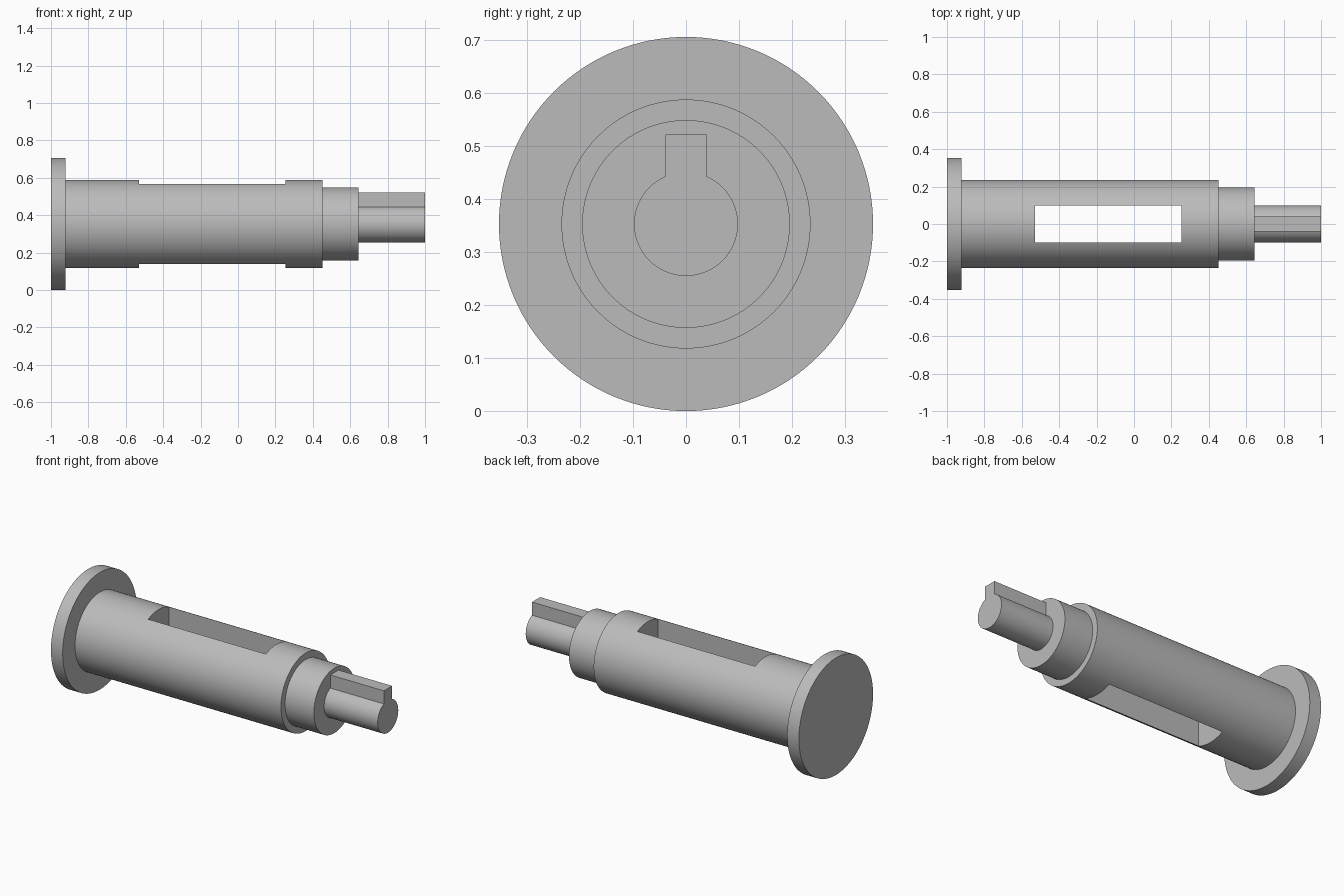
import bpy
import bmesh
from math import cos, sin, tau, radians

AXIS_Z = 0.353
SIDES = 128

if "Cube" in bpy.data.objects:
    bpy.data.objects.remove(bpy.data.objects["Cube"], do_unlink=True)

steel = bpy.data.materials.new("grey steel")
steel.use_nodes = True
GREY = (0.5, 0.5, 0.5, 1)
steel.diffuse_color = GREY
steel.node_tree.nodes["Principled BSDF"].inputs["Base Color"].default_value = GREY


def add_object(name, bm):
    bmesh.ops.recalc_face_normals(bm, faces=bm.faces)
    mesh = bpy.data.meshes.new(name)
    bm.to_mesh(mesh)
    bm.free()
    mesh.materials.append(steel)
    obj = bpy.data.objects.new(name, mesh)
    bpy.context.collection.objects.link(obj)
    return obj


def turned(name, profile):
    """Closed solid of revolution about the x axis from (x, radius) points."""
    bm = bmesh.new()
    angles = [tau * i / SIDES for i in range(SIDES)]
    rings = [[bm.verts.new((x, r * cos(a), AXIS_Z + r * sin(a))) for a in angles]
             for x, r in profile]
    for a, b in zip(rings, rings[1:]):
        for i in range(SIDES):
            j = (i + 1) % SIDES
            bm.faces.new((a[i], a[j], b[j], b[i]))
    bm.faces.new(rings[0])
    bm.faces.new(rings[-1])
    return add_object(name, bm)


def box(name, low, high):
    bm = bmesh.new()
    bmesh.ops.create_cube(bm, size=1)
    for v in bm.verts:
        v.co = [h if c > 0 else l for c, l, h in zip(v.co, low, high)]
    return add_object(name, bm)


def combine(target, tool, operation):
    mod = target.modifiers.new(tool.name, "BOOLEAN")
    mod.object, mod.operation, mod.solver = tool, operation, "EXACT"
    bpy.context.view_layer.objects.active = target
    bpy.ops.object.modifier_apply(modifier=mod.name)
    bpy.data.objects.remove(tool, do_unlink=True)


# Stepped shaft: flange, main barrel, collar and narrow end
steps = [(-1, -0.922, 0.353), (-0.922, 0.451, 0.235),
         (0.451, 0.643, 0.196), (0.643, 1, 0.098)]
shaft = turned("stepped_shaft", [(x, r) for x0, x1, r in steps for x in (x0, x1)])

# Rectangular slot straight through the barrel
slot = box("slot_cutter", (-0.53, -0.098, -0.2), (0.255, 0.098, 1))
combine(shaft, slot, "DIFFERENCE")

# Drive key standing on the narrow end
key = box("drive_key", (0.6, -0.039, AXIS_Z), (1, 0.039, 0.522))
combine(shaft, key, "UNION")

bpy.ops.object.select_all(action="DESELECT")
shaft.select_set(True)
bpy.context.view_layer.objects.active = shaft
bpy.ops.object.shade_smooth_by_angle(angle=radians(30))
